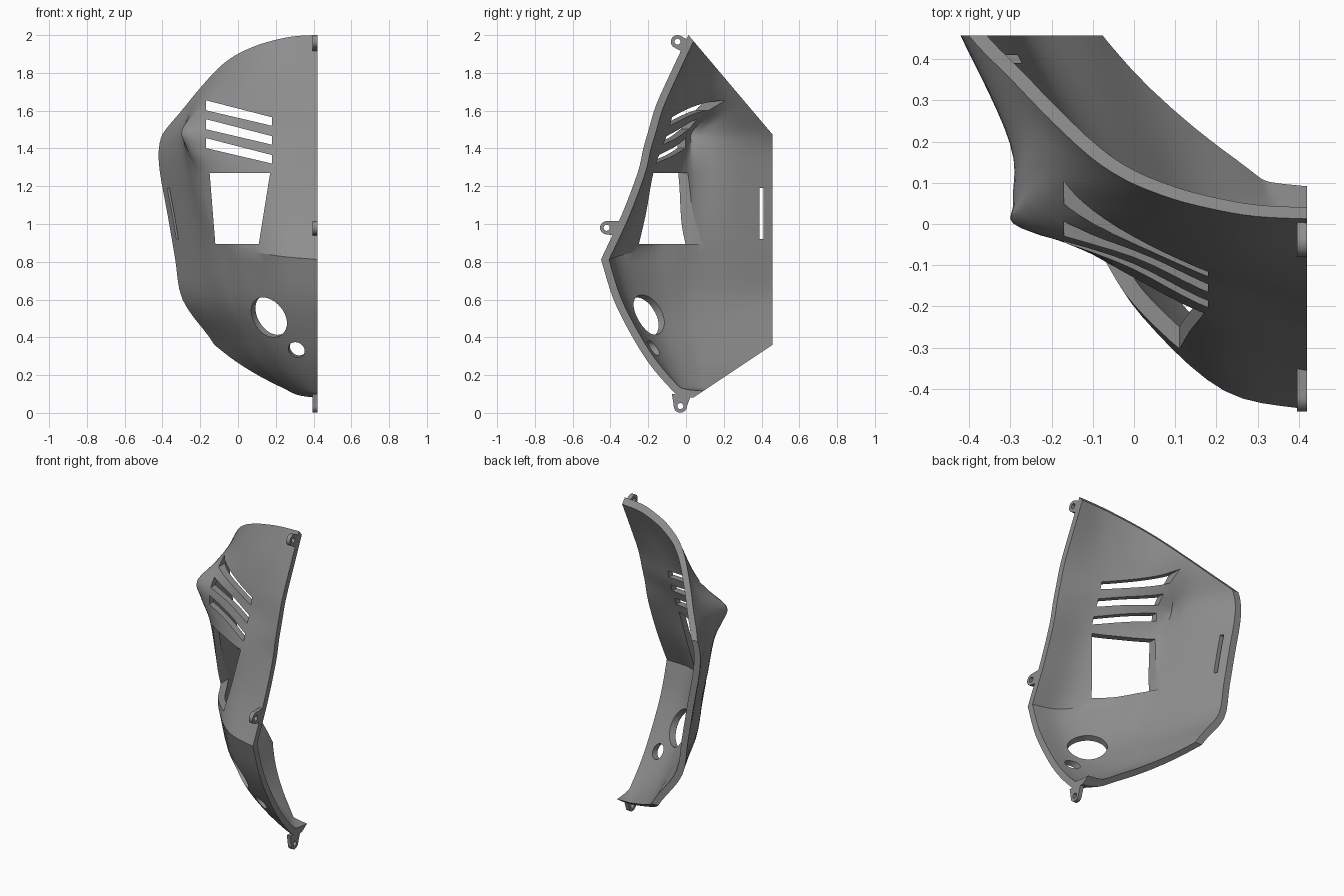
import bpy, bmesh, math
from mathutils import Vector

if "Cube" in bpy.data.objects:
    bpy.data.objects.remove(bpy.data.objects["Cube"])

grey = bpy.data.materials.new("mid_grey")
grey.diffuse_color = (0.27, 0.27, 0.27, 1)
grey.use_nodes = True
grey.node_tree.nodes["Principled BSDF"].inputs["Base Color"].default_value = grey.diffuse_color
CENTRE = 0.42


def make_object(name, bm, recalc=True):
    if recalc:
        bmesh.ops.recalc_face_normals(bm, faces=bm.faces)
    mesh = bpy.data.meshes.new(name)
    bm.to_mesh(mesh)
    bm.free()
    mesh.materials.append(grey)
    obj = bpy.data.objects.new(name, mesh)
    bpy.context.collection.objects.link(obj)
    return obj


def add_prism(bm, outline, direction):
    """Closed prism: 3D outline extruded along a direction."""
    ends = [[bm.verts.new(Vector(p) + Vector(direction) * k) for p in outline] for k in (0, 1)]
    bm.faces.new(ends[0][::-1])
    bm.faces.new(ends[1])
    n = len(outline)
    for i in range(n):
        j = (i + 1) % n
        bm.faces.new((ends[0][i], ends[0][j], ends[1][j], ends[1][i]))


def add_tube(bm, centre, axis, radius, length):
    verts = bmesh.ops.create_cone(bm, cap_ends=True, segments=32, radius1=radius,
                                  radius2=radius, depth=length)["verts"]
    rot = Vector((0, 0, 1)).rotation_difference(Vector(axis)).to_matrix()
    bmesh.ops.rotate(bm, matrix=rot, verts=verts)
    bmesh.ops.translate(bm, vec=centre, verts=verts)


def apply(obj, kind, **settings):
    bpy.context.view_layer.objects.active = obj
    mod = obj.modifiers.new(kind.lower(), kind)
    for key, value in settings.items():
        setattr(mod, key, value)
    bpy.ops.object.modifier_apply(modifier=mod.name)


def boolean(obj, bm, operation="DIFFERENCE"):
    cutter = make_object("cutter", bm)
    apply(obj, "BOOLEAN", object=cutter, operation=operation, solver="EXACT")
    bpy.data.objects.remove(cutter)


def smooth(obj, degrees):
    bpy.ops.object.select_all(action="DESELECT")
    obj.select_set(True)
    bpy.context.view_layer.objects.active = obj
    bpy.ops.object.shade_smooth_by_angle(angle=math.radians(degrees))


def spline(points, steps):
    """Catmull-Rom curve through the points."""
    pts = [2 * points[0] - points[1]] + points + [2 * points[-1] - points[-2]]
    out = []
    for a, b, c, d in zip(pts, pts[1:], pts[2:], pts[3:]):
        for i in range(steps):
            t = i / steps
            out.append(0.5 * (2 * b + (c - a) * t + (2 * a - 5 * b + 4 * c - d) * t * t
                              + (3 * b - a - 3 * c + d) * t ** 3))
    return out + [points[-1]]


# Sections of the shell: height, then points from centre to cheek to back.
# The fold arches upwards, so its points carry an extra lift.
fold = (0.81, [(.45, -.455), (.22, -.405, .02), (.02, -.225, .055), (-.085, -.06, .08),
               (-.15, .055, .08), (-.225, .23, .05), (-.345, .48, .01)])
lower = [
    (0.075, [(.45, .1), (.42, .11), (.38, .14), (.35, .17), (.32, .2), (.27, .28), (.18, .42)]),
    (0.09, [(.45, -.035), (.41, -.02), (.37, .02), (.33, .06), (.3, .1), (.24, .2), (.14, .4)]),
    (0.13, [(.45, -.09), (.38, -.07), (.32, -.02), (.27, .05), (.24, .115), (.17, .25), (.08, .45)]),
    (0.25, [(.45, -.195), (.32, -.155), (.22, -.085), (.14, .02), (.1, .1), (.04, .25), (-.06, .48)]),
    (0.40, [(.45, -.29), (.28, -.245), (.15, -.16), (.06, -.035), (.01, .06), (-.05, .2), (-.16, .48)]),
    (0.60, [(.45, -.39), (.25, -.34), (.08, -.21), (-.04, -.05), (-.1, .06), (-.18, .23), (-.305, .48)]),
    fold]
upper = [
    fold,
    (1.05, [(.45, -.345), (.2, -.295), (0, -.16), (-.13, -.03), (-.185, .055), (-.25, .22), (-.385, .48)]),
    (1.27, [(.45, -.26), (.2, -.226), (0, -.13), (-.17, -.025), (-.235, .065), (-.29, .22), (-.425, .48)]),
    (1.40, [(.45, -.232), (.2, -.18), (0, -.1), (-.24, -.015), (-.275, .07), (-.3, .2), (-.43, .48)]),
    (1.50, [(.45, -.205), (.2, -.14), (0, -.068), (-.27, -.003), (-.29, .06), (-.295, .2), (-.40, .48)]),
    (1.63, [(.45, -.165), (.2, -.105), (0, -.025), (-.16, .07), (-.215, .15), (-.25, .26), (-.31, .42)]),
    (1.80, [(.45, -.085), (.25, -.06), (.1, -.005), (0, .05), (-.07, .105), (-.14, .2), (-.23, .36)]),
    (2.02, [(.45, .02), (.3, .03), (.18, .06), (.1, .09), (.03, .13), (-.05, .18), (-.15, .27)])]


def loft(sections):
    rows = [spline([Vector((p[0], p[1], z + sum(p[2:]))) for p in pts], 5) for z, pts in sections]
    columns = [spline(list(col), 4) for col in zip(*rows)]
    return list(zip(*columns))


# Shell skin, folded at the widest section, then thickened inwards
grid = loft(lower) + loft(upper)[1:]
bm = bmesh.new()
verts = [[bm.verts.new(p) for p in row] for row in grid]
for r0, r1 in zip(verts, verts[1:]):
    for i in range(len(r0) - 1):
        bm.faces.new((r0[i], r1[i], r1[i + 1], r0[i + 1]))
shell = make_object("mask_shell", bm, recalc=False)
apply(shell, "SOLIDIFY", thickness=0.039, offset=-1, use_even_offset=True)

# Trim to the straight side outline and the centre plane
side = [(-.7, 2.0), (.013, 2.0), (.457, 1.475), (.457, .36), (.02, .068), (-.7, .068)]
bm = bmesh.new()
add_prism(bm, [(-1, y, z) for y, z in side], (1 + CENTRE, 0, 0))
boolean(shell, bm, "INTERSECT")

# Eye opening, three slanted vents, strap slot and round breathing holes
cuts = bmesh.new()
openings = [[(-.15, 1.27), (.17, 1.27), (.11, .895), (-.12, .895)]]
for drop in (0, .1, .2):
    openings.append([(-.17, 1.655 - drop), (.18, 1.565 - drop), (.18, 1.52 - drop), (-.17, 1.602 - drop)])
for outline in openings:
    add_prism(cuts, [(x, -.8, z) for x, z in outline], (0, 1.2, 0))
add_prism(cuts, [(-.7, y, z) for y, z in ((.39, .92), (.41, .92), (.41, 1.19), (.39, 1.19))], (.6, 0, 0))
add_tube(cuts, (.16, -.23, .505), (.75, 1, .45), .115, .34)
add_tube(cuts, (.31, -.21, .335), (.2, 1, .25), .045, .28)
boolean(shell, cuts)
smooth(shell, 28)


# Joining tabs along the centre edge
def tab(name, y, z, toward, half_width):
    direction = Vector(toward).normalized()
    start = math.atan2(direction.y, direction.x)
    across = Vector((-direction.y, direction.x))
    centre = Vector((y, z))
    outline = []
    for i in range(25):
        a = start + math.pi / 2 + math.pi * i / 24
        outline.append(centre + .035 * Vector((math.cos(a), math.sin(a))))
    root = centre + Vector(toward)
    outline += [root - across * half_width, root + across * half_width]
    body, hole = bmesh.new(), bmesh.new()
    add_prism(body, [(CENTRE - .025, p.x, p.y) for p in outline], (.025, 0, 0))
    obj = make_object(name, body)
    add_tube(hole, (CENTRE, y, z), (1, 0, 0), .016, .2)
    boolean(obj, hole)
    smooth(obj, 30)


tab("top_tab", -.045, 1.965, (.058, -.03), .035)
tab("middle_tab", -.42, .98, (.07, -.005), .04)
tab("bottom_tab", -.03, .036, (.005, .06), .05)
